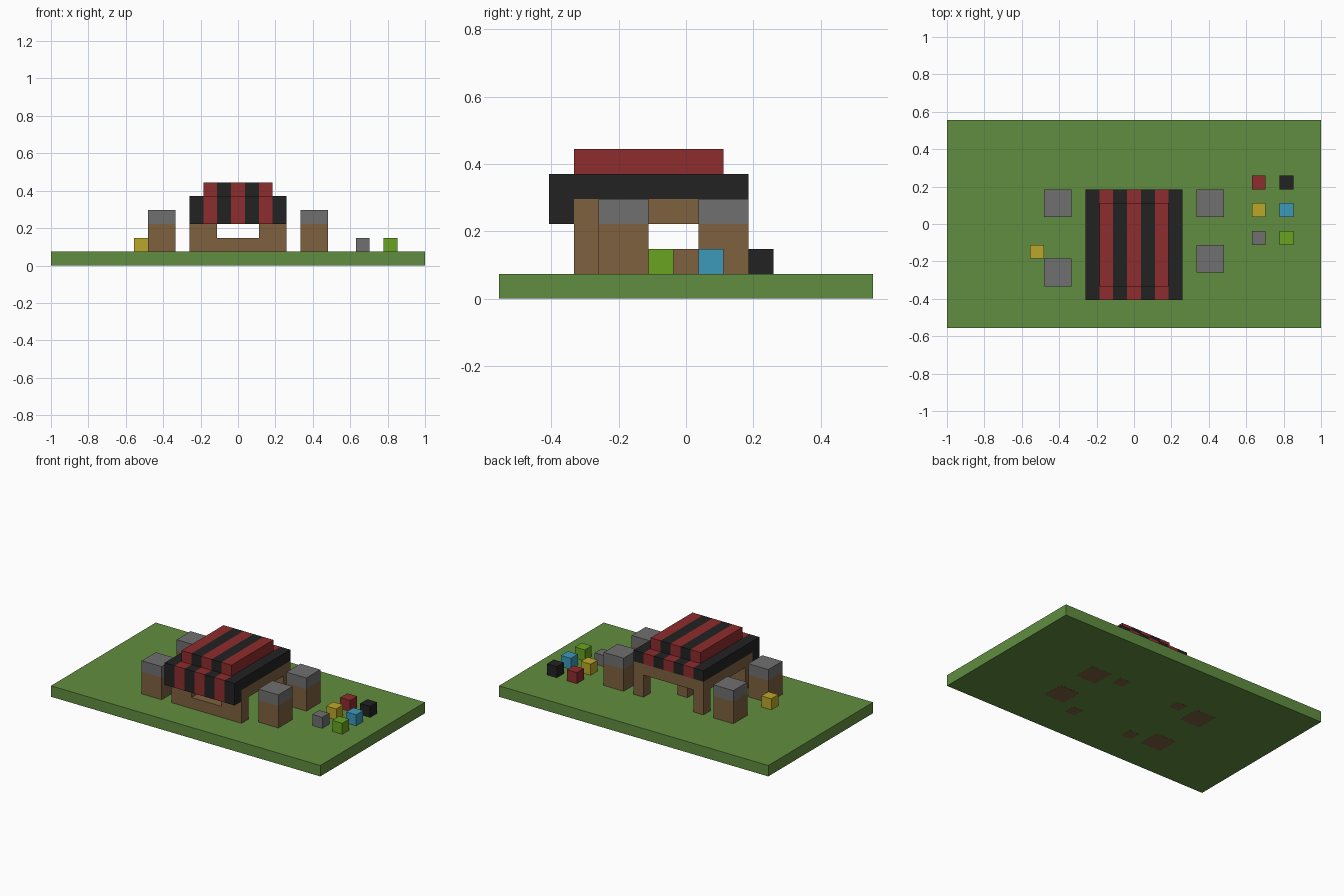
import bpy
import bmesh
from mathutils import Matrix, Vector

cube = bpy.data.objects.get("Cube")
if cube:
    bpy.data.objects.remove(cube, do_unlink=True)

U = 2 / 27  # one block


def material(name, r, g, b):
    m = bpy.data.materials.new(name)
    m.use_nodes = True
    m.diffuse_color = (r, g, b, 1)
    m.node_tree.nodes["Principled BSDF"].inputs["Base Color"].default_value = (r, g, b, 1)
    return m


grass = material("grass green", 0.12, 0.27, 0.05)
wood = material("wood brown", 0.21, 0.12, 0.05)
red = material("cloth red", 0.27, 0.025, 0.025)
black = material("charcoal black", 0.016, 0.016, 0.016)
grey = material("stone grey", 0.16, 0.16, 0.16)
yellow = material("yellow", 0.50, 0.39, 0.024)
blue = material("sky blue", 0.045, 0.32, 0.50)
lime = material("lime green", 0.138, 0.367, 0.015)


def box(name, mat, x, y, z):
    """Box from (min, max) pairs counted in blocks."""
    lo, hi = Vector((x[0], y[0], z[0])) * U, Vector((x[1], y[1], z[1])) * U
    bm = bmesh.new()
    bmesh.ops.create_cube(bm, size=1, matrix=Matrix.Translation((lo + hi) / 2) @ Matrix.Diagonal((*(hi - lo), 1)))
    mesh = bpy.data.meshes.new(name)
    bm.to_mesh(mesh)
    bm.free()
    mesh.materials.append(mat)
    obj = bpy.data.objects.new(name, mesh)
    bpy.context.collection.objects.link(obj)
    return obj


def mirrored(a, b, side):
    return (a, b) if side > 0 else (-b, -a)


# Ground slab, a hair above the feet sunk through it
box("ground", grass, (-13.5, 13.5), (-7.5, 7.5), (0.01, 1))

# Stall frame: posts, side beams and front window corners
for side, label in ((1, "left"), (-1, "right")):
    post_x = mirrored(2.5, 3.5, side)
    box(label + "_front_post", wood, post_x, (-4.5, -3.5), (0, 4))
    box(label + "_back_post", wood, post_x, (1.5, 2.5), (0, 4))
    box(label + "_side_beam", wood, post_x, (-3.5, 1.5), (3, 4))
    box(label + "_window_corner", wood, mirrored(1.5, 2.5, side), (-4.5, -3.5), (2, 3))
box("front_counter", wood, (-2.5, 2.5), (-4.5, -3.5), (1, 2))
box("front_beam", wood, (-2.5, 2.5), (-4.5, -3.5), (3, 4))
box("back_beam", wood, (-2.5, 2.5), (1.5, 2.5), (3, 4))
box("stool", wood, (-0.5, 0.5), (-0.5, 0.5), (1, 2))

# Striped roof: lower tier, hanging front flap and raised centre
for i in range(-3, 4):
    cloth = black if abs(i) in (1, 3) else red
    x = (i - 0.5, i + 0.5)
    box("roof_stripe", cloth, x, (-5.5, 2.5), (4, 5))
    box("roof_flap", cloth, x, (-5.5, -4.5), (3, 4))
    if abs(i) < 3:
        box("roof_top_stripe", cloth, x, (-4.5, 1.5), (5, 6))

# Stone-topped pillars around the stall
for side, y in ((1, 0.5), (1, -3.5), (-1, 0.5), (-1, -4.5)):
    x = mirrored(4.5, 6.5, side)
    box("pillar", wood, x, (y, y + 2), (0, 3))
    box("pillar_cap", grey, x, (y, y + 2), (3, 4))

# Coloured crates
rows = ((2.5, red, black), (0.5, yellow, blue), (-1.5, grey, lime))
for y, inner, outer in rows:
    box("crate", inner, (8.5, 9.5), (y, y + 1), (1, 2))
    box("crate", outer, (10.5, 11.5), (y, y + 1), (1, 2))
box("lone_crate", yellow, (-7.5, -6.5), (-2.5, -1.5), (1, 2))
